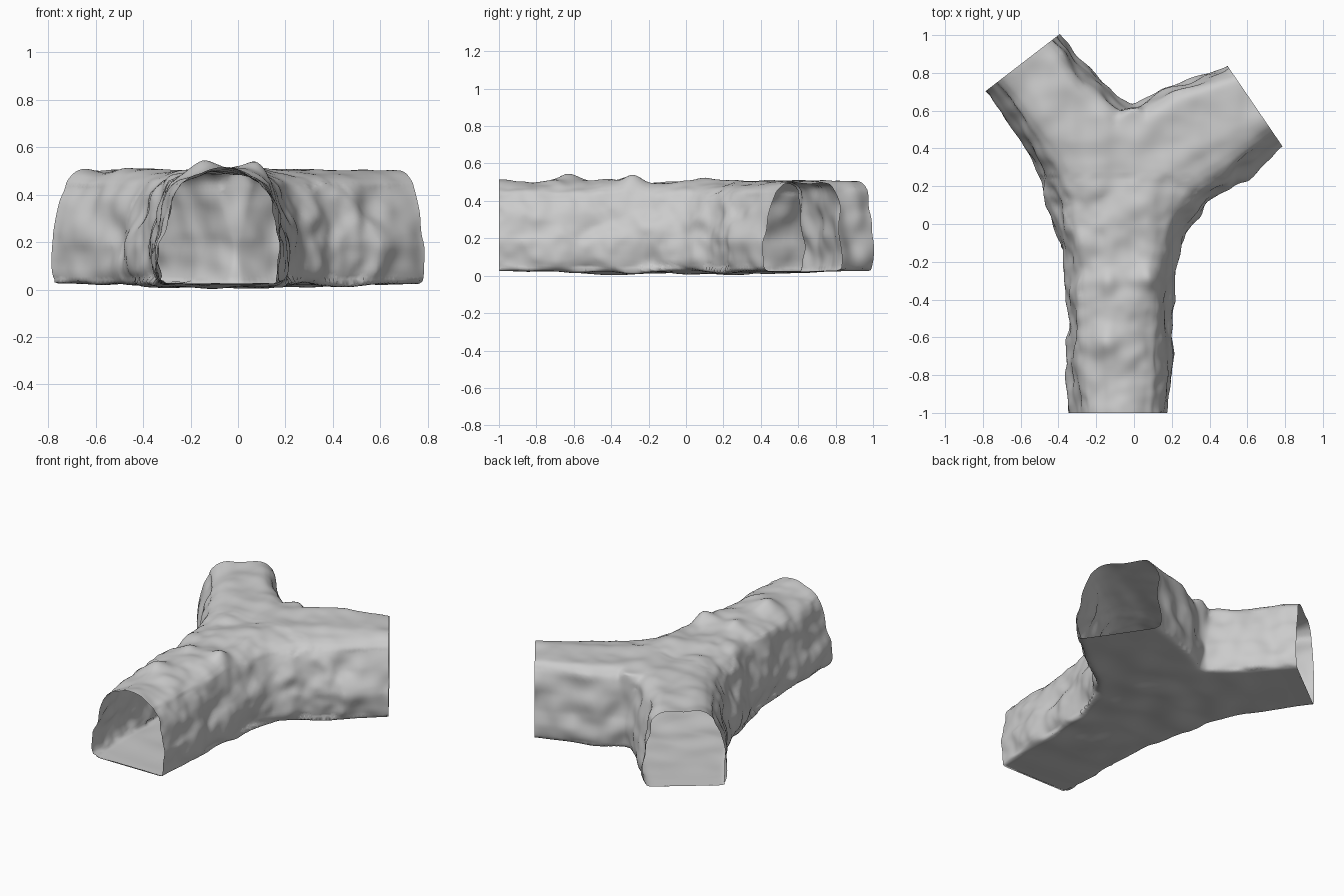
import bpy, bmesh, math
from mathutils import Vector, noise

if "Cube" in bpy.data.objects:
    bpy.data.objects.remove(bpy.data.objects["Cube"])

# Arched half cross-section: (fraction in from the wall base, height)
HALF = [(0.04, 0.025), (0.01, 0.08), (0.0, 0.19), (0.045, 0.29),
        (0.10, 0.39), (0.165, 0.455), (0.27, 0.487), (0.40, 0.502)]


def tunnel(name, stations, slant_l=1.0, slant_r=1.0):
    """Loft the arched profile along pairs of left/right wall points."""
    profile = [(f * slant_l, z) for f, z in HALF]
    profile += [(1 - f * slant_r, z) for f, z in reversed(HALF)]
    bm = bmesh.new()
    rings = []
    for lx, ly, rx, ry in stations:
        rings.append([bm.verts.new((lx + (rx - lx) * f, ly + (ry - ly) * f, z))
                      for f, z in profile])
    n = len(profile)
    for a, b in zip(rings, rings[1:]):
        for i in range(n):
            j = (i + 1) % n
            bm.faces.new((a[i], a[j], b[j], b[i]))
    bm.faces.new(rings[0])
    bm.faces.new(rings[-1])
    bmesh.ops.recalc_face_normals(bm, faces=bm.faces)
    me = bpy.data.meshes.new(name)
    bm.to_mesh(me)
    bm.free()
    ob = bpy.data.objects.new(name, me)
    bpy.context.collection.objects.link(ob)
    return ob


# Three solid passages, running slightly past their open ends
cave = tunnel("cave_junction", [
    (-.335, -1.08, .185, -1.08), (-.335, -.98, .185, -.98), (-.355, -.78, .20, -.78),
    (-.345, -.5, .195, -.5), (-.37, -.25, .22, -.25), (-.43, 0, .31, 0),
    (-.47, .18, .45, .18), (-.46, .35, .46, .35), (-.26, .54, .26, .54),
    (-.05, .615, .05, .615)])
left = tunnel("left_passage", [
    (-.84, .76, -.45, 1.06), (-.77, .67, -.38, .97), (-.60, .43, -.22, .79),
    (-.50, .26, -.02, .62), (-.40, 0, .2, .4)], slant_r=0.6)
right = tunnel("right_passage", [
    (.56, .86, .85, .46), (.48, .82, .77, .40), (.15, .71, .61, .25),
    (.00, .62, .45, .15), (-.25, .45, .2, 0)], slant_l=0.4)

# Fuse into one even skin
for part in (left, right):
    m = cave.modifiers.new("join", 'BOOLEAN')
    m.operation = 'UNION'
    m.solver = 'EXACT'
    m.object = part
m = cave.modifiers.new("skin", 'REMESH')
m.mode = 'VOXEL'
m.voxel_size = 0.016
m = cave.modifiers.new("soften", 'SMOOTH')
m.factor = 0.5
m.iterations = 5
bpy.context.view_layer.update()
dg = bpy.context.evaluated_depsgraph_get()
bm = bmesh.new()
bm.from_mesh(cave.evaluated_get(dg).to_mesh())
cave.modifiers.clear()
for part in (left, right):
    bpy.data.objects.remove(part)

# Rough rock: lumpy walls and roof, nearly flat floor
BUMPS = [(-.15, -.62, .045, .07), (.08, -.28, .045, .06), (-.14, -.30, .03, .06),
         (.02, .10, .02, .06), (-.28, -.10, .02, .07)]
bm.normal_update()
moves = []
for v in bm.verts:
    p, nrm = v.co, v.normal
    if nrm.z < -0.5 or p.z < 0.035:
        d = 0.009 + 0.020 * noise.noise(p * 5)
        # the floor sags towards the middle and flattens at the mouths
        d *= max(0.0, min(1.0, (0.95 - p.xy.length) * 2))
    else:
        d = 0.026 * noise.noise(Vector((p.x * 6, p.y * 4, p.z * 6)))
        d += 0.016 * noise.noise(p * 9 + Vector((3, 7, 1)))
        # the narrow front passage is rougher than the branches
        if p.y < .25:
            d += 0.008 * noise.noise(p * 15)
        if nrm.z > 0.6:
            d *= 0.7
    step = nrm * d
    if p.z > 0.3:
        for bx, by, h, r in BUMPS:
            step.z += h * math.exp(-((p.x - bx) ** 2 + (p.y - by) ** 2) / (r * r))
    moves.append(step)
for v, step in zip(bm.verts, moves):
    v.co += step

# Slice the three ends off flat, leaving open mouths
for co, no in (((0, -1, 0), (0, -1, 0)),
               ((-.79, .70, 0), (-.30, .39, 0)),
               ((.50, .83, 0), (.41, .28, 0))):
    geom = bm.verts[:] + bm.edges[:] + bm.faces[:]
    bmesh.ops.bisect_plane(bm, geom=geom, plane_co=co,
                           plane_no=Vector(no).normalized(), clear_outer=True)

for f in bm.faces:
    f.smooth = True
bm.to_mesh(cave.data)
bm.free()
